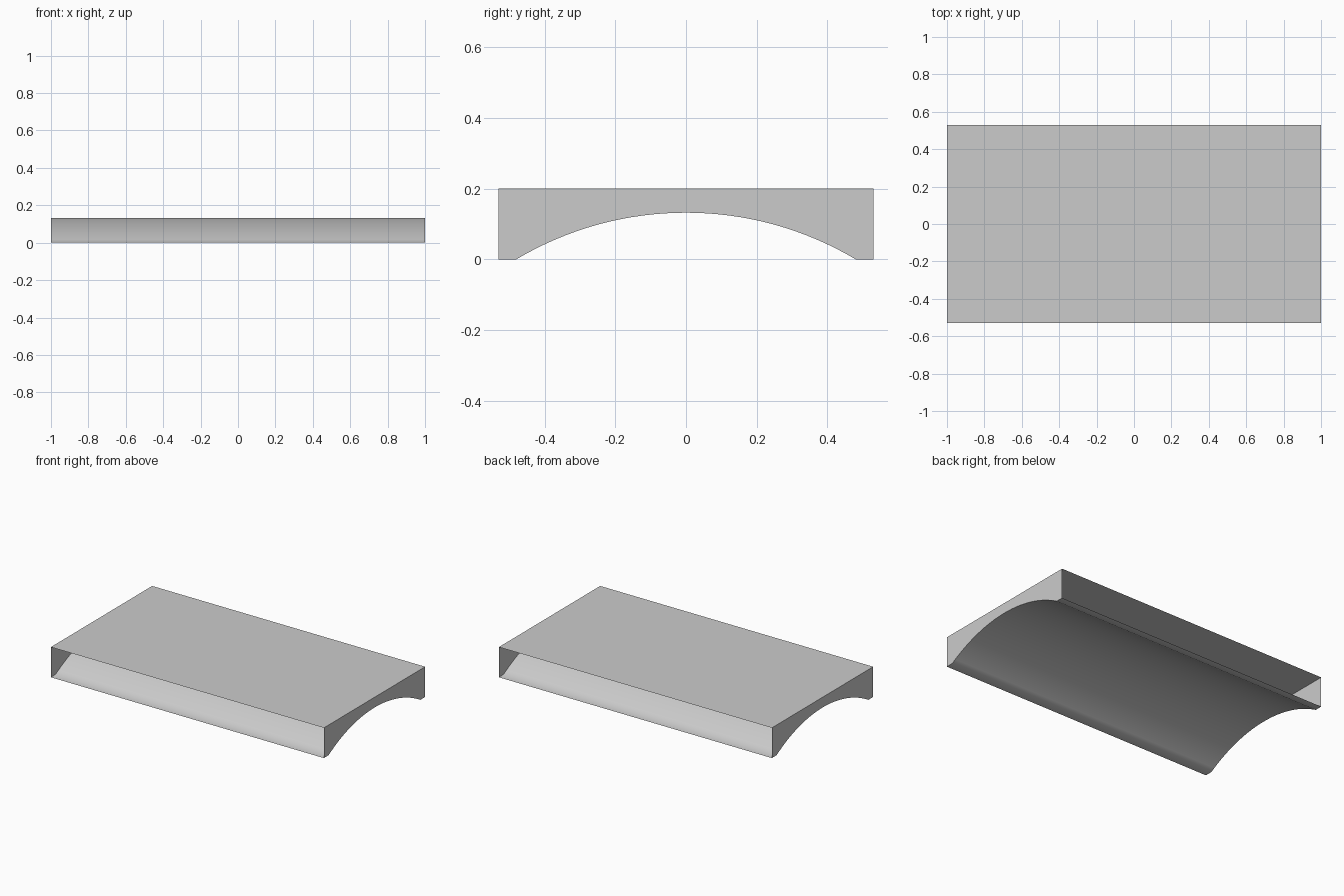
import bpy
import math

cube = bpy.data.objects.get("Cube")
if cube:
    bpy.data.objects.remove(cube, do_unlink=True)

HALF_LENGTH, HALF_WIDTH, HEIGHT = 1.0, 0.53, 0.2
HALF_SPAN, RISE, SEGMENTS = 0.48, 0.132, 32

# Single plain grey finish
grey = bpy.data.materials.new("plain_grey")
grey.use_nodes = True
colour = (0.6, 0.6, 0.6, 1)
grey.diffuse_color = colour
grey.node_tree.nodes["Principled BSDF"].inputs["Base Color"].default_value = colour


def add_sheet(name, verts, faces):
    mesh = bpy.data.meshes.new(name)
    mesh.from_pydata(verts, [], faces)
    mesh.materials.append(grey)
    obj = bpy.data.objects.new(name, mesh)
    bpy.context.collection.objects.link(obj)
    return obj


# Lower profile: narrow flat feet either side of a shallow circular arch
radius = (HALF_SPAN ** 2 + RISE ** 2) / (2 * RISE)
half_angle = math.asin(HALF_SPAN / radius)
profile = [(-HALF_WIDTH, 0)]
for i in range(SEGMENTS + 1):
    a = half_angle * (2 * i / SEGMENTS - 1)
    profile.append((radius * math.sin(a), max(0, RISE - radius + radius * math.cos(a))))
profile.append((HALF_WIDTH, 0))
count = len(profile)

# Arched underside, one thin sheet swept along the length
verts = [(x, y, z) for x in (-HALF_LENGTH, HALF_LENGTH) for y, z in profile]
faces = [(i, i + 1, count + i + 1, count + i) for i in range(count - 1)]
vault = add_sheet("arched_underside", verts, faces)
bpy.context.view_layer.objects.active = vault
vault.select_set(True)
bpy.ops.object.shade_smooth_by_angle(angle=math.radians(40))

# Flat top sheet
add_sheet("top_panel",
          [(sx * HALF_LENGTH, sy * HALF_WIDTH, HEIGHT)
           for sx, sy in ((-1, -1), (1, -1), (1, 1), (-1, 1))],
          [(0, 1, 2, 3)])

# End walls between the top and the arch; front and back stay open
outline = profile + [(HALF_WIDTH, HEIGHT), (-HALF_WIDTH, HEIGHT)]
for name, side in (("left_end_wall", 1), ("right_end_wall", -1)):
    order = list(range(len(outline)))[::side]
    add_sheet(name, [(side * HALF_LENGTH, y, z) for y, z in outline], [order])
